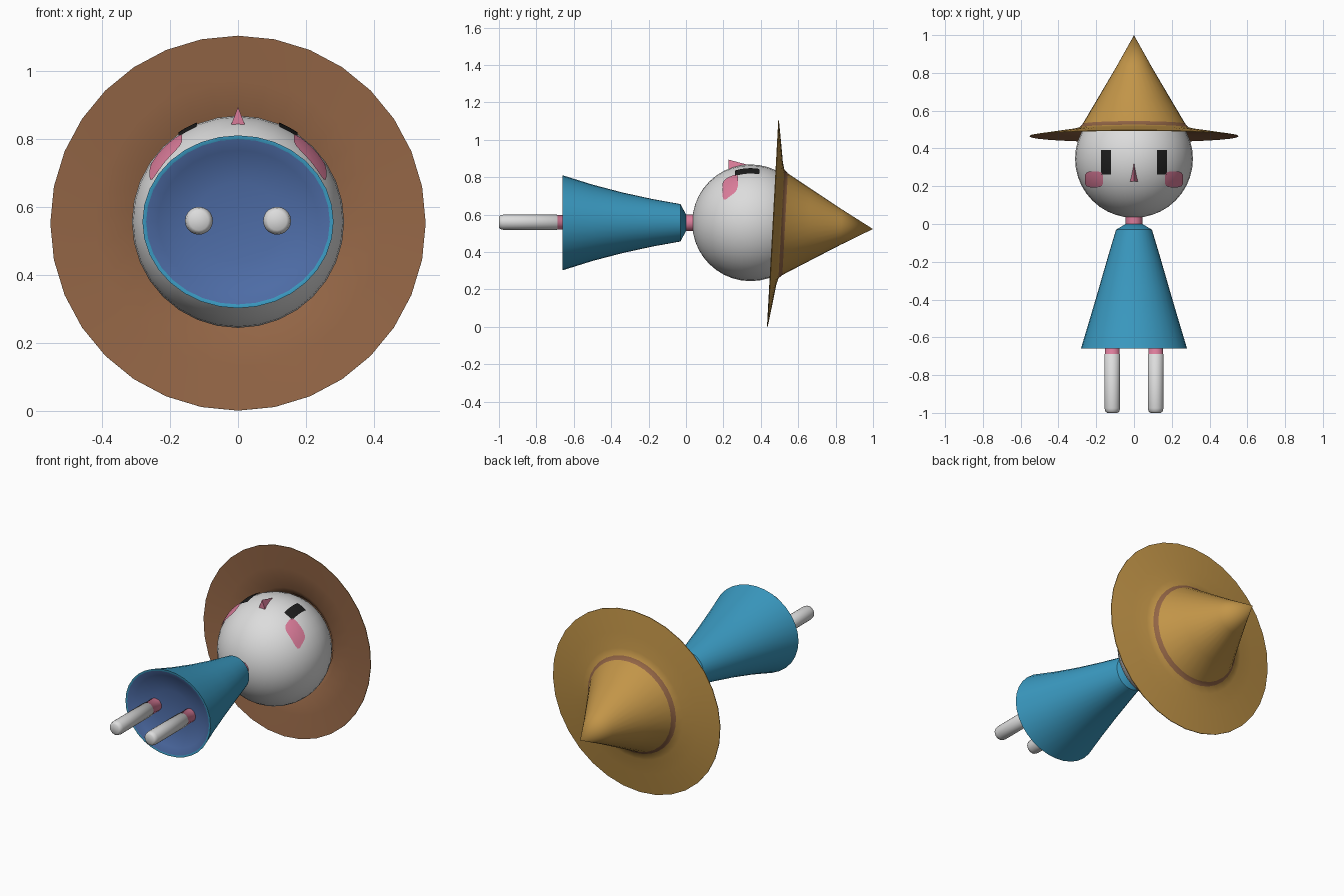
import bpy, bmesh, math
from mathutils import Matrix, Vector

if "Cube" in bpy.data.objects:
    bpy.data.objects.remove(bpy.data.objects["Cube"])

ZC = 0.556           # height of the body axis, which runs along y
HEAD = Vector((0, 0.345, ZC))
HEAD_R = 0.312


def material(name, rgb):
    m = bpy.data.materials.new(name)
    m.diffuse_color = (*rgb, 1)
    m.use_nodes = True
    m.node_tree.nodes["Principled BSDF"].inputs["Base Color"].default_value = m.diffuse_color
    return m


WHITE = material("soft white", (0.72, 0.72, 0.72))
GOLD = material("straw gold", (0.54, 0.30, 0.065))
BROWN = material("hat brown", (0.29, 0.13, 0.06))
BLUE = material("dress blue", (0.042, 0.32, 0.53))
LINING = material("lining blue", (0.075, 0.15, 0.38))
PINK = material("pink", (0.70, 0.20, 0.32))
BLACK = material("black", (0.012, 0.012, 0.012))


def finish(name, bm, mats, angle=40):
    mesh = bpy.data.meshes.new(name)
    bm.to_mesh(mesh)
    bm.free()
    for m in mats:
        mesh.materials.append(m)
    ob = bpy.data.objects.new(name, mesh)
    bpy.context.collection.objects.link(ob)
    bpy.ops.object.select_all(action='DESELECT')
    ob.select_set(True)
    bpy.context.view_layer.objects.active = ob
    bpy.ops.object.shade_smooth_by_angle(angle=math.radians(angle))
    return ob


def revolve(name, profile, mats, centre, slots=None, n=32, tilt=0, angle=40):
    """Closed lathe around y; profile holds (y, rx, rz), slots a material per segment."""
    bm = bmesh.new()
    rings = []
    for y, rx, rz in profile:
        rings.append([bm.verts.new((rx * math.cos(2 * math.pi * i / n), y,
                                    rz * math.sin(2 * math.pi * i / n))) for i in range(n)])
    for k in range(len(rings) - 1):
        for i in range(n):
            j = (i + 1) % n
            f = bm.faces.new((rings[k][i], rings[k][j], rings[k + 1][j], rings[k + 1][i]))
            f.material_index = slots[k] if slots else 0
    bmesh.ops.remove_doubles(bm, verts=bm.verts, dist=1e-5)
    bmesh.ops.recalc_face_normals(bm, faces=bm.faces)
    bm.transform(Matrix.Translation(centre) @ Matrix.Rotation(tilt, 4, 'X'))
    return finish(name, bm, mats, angle)


def rnd(points):
    return [(y, r, r) for y, r in points]


# Head
revolve("head", rnd([(-HEAD_R * math.cos(math.pi * k / 20), HEAD_R * math.sin(math.pi * k / 20))
                     for k in range(21)]), [WHITE], HEAD)

# Hat: underside and band brown, top gold, tilted slightly back
revolve("hat", rnd([(0.47, 0), (0.02, 0.262), (-0.006, 0.30), (-0.022, 0.42), (-0.037, 0.552),
                    (-0.033, 0.552), (-0.013, 0.42), (0.0, 0.33), (0.010, 0.291),
                    (0.030, 0.272), (0.16, 0.195), (0.33, 0.095), (0.5, 0)]),
        [GOLD, BROWN], (0, 0.50, 0.55),
        slots=[1, 1, 1, 1, 0, 0, 0, 0, 1, 0, 0, 0], tilt=-0.0545, angle=60)

# Dress with a lining that closes just inside the hem
revolve("dress", [(0, 0, 0), (0, 0.045, 0.045), (-0.03, 0.095, 0.10), (-0.18, 0.140, 0.127),
                  (-0.34, 0.186, 0.162), (-0.50, 0.233, 0.204), (-0.66, 0.281, 0.254),
                  (-0.66, 0.270, 0.243), (-0.635, 0.235, 0.21), (-0.615, 0.13, 0.115),
                  (-0.605, 0, 0)], [BLUE, LINING], (0, 0, ZC),
        slots=[0] * 7 + [1] * 3)

# Neck
revolve("neck", rnd([(-0.02, 0), (-0.02, 0.044), (0.06, 0.044), (0.06, 0)]),
        [PINK], (0, 0, ZC), n=24)

# Legs: white stockings with a pink band of skin at the top
for side, x in (("left", -0.115), ("right", 0.115)):
    revolve(side + "_leg", rnd([(-1, 0), (-1, 0.028), (-0.992, 0.037), (-0.975, 0.041),
                                (-0.69, 0.041), (-0.688, 0.038), (-0.58, 0.038), (-0.58, 0)]),
            [WHITE, PINK], (x, 0, ZC + 0.003), slots=[0, 0, 0, 0, 0, 1, 1], n=20, angle=60)


def face_patch(name, x, y, half_w, half_h, power, mat):
    """Thin patch on the upper side of the head; power sets how square its outline is."""
    bm = bmesh.new()

    def on_head(px, py):
        dx, dy = px - HEAD.x, py - HEAD.y
        r = HEAD_R + 0.004
        return bm.verts.new((px, py, HEAD.z + math.sqrt(r * r - dx * dx - dy * dy)))

    n, steps = 24, 4
    centre = on_head(x, y)
    previous = None
    for s in range(1, steps + 1):
        ring = []
        for i in range(n):
            c, d = math.cos(2 * math.pi * i / n + math.pi / 4), math.sin(2 * math.pi * i / n + math.pi / 4)
            k = s / steps / (abs(c) ** power + abs(d) ** power) ** (1 / power)
            ring.append(on_head(x + half_w * c * k, y + half_h * d * k))
        for i in range(n):
            j = (i + 1) % n
            if previous:
                bm.faces.new((previous[i], ring[i], ring[j], previous[j]))
            else:
                bm.faces.new((centre, ring[i], ring[j]))
        previous = ring
    finish(name, bm, [mat])


# Eyes and cheeks
for side, s in (("left", -1), ("right", 1)):
    face_patch(side + "_eye", s * 0.148, 0.327, 0.027, 0.065, 30, BLACK)
    face_patch(side + "_cheek", s * 0.212, 0.236, 0.048, 0.042, 4, PINK)

# Nose: a small wedge
bm = bmesh.new()
a, b, c, d = [bm.verts.new(p) for p in ((-0.02, 0.226, 0.842), (0.02, 0.226, 0.842),
                                        (0, 0.226, 0.894), (0, 0.33, 0.866))]
for f in ((a, b, c), (b, d, c), (d, a, c), (b, a, d)):
    bm.faces.new(f)
bmesh.ops.recalc_face_normals(bm, faces=bm.faces)
finish("nose", bm, [PINK], 20)
